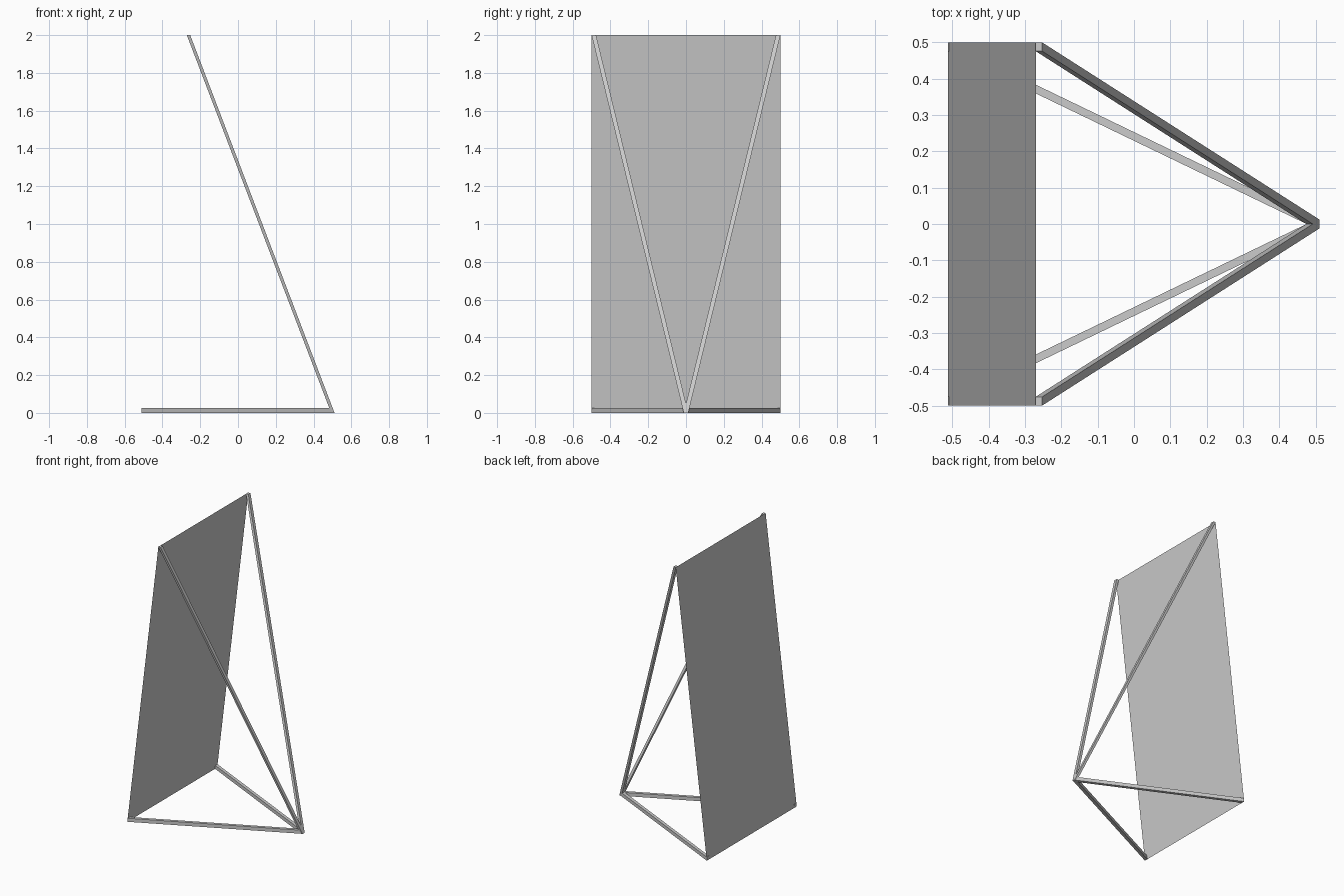
import bpy
from mathutils import Vector

if "Cube" in bpy.data.objects:
    bpy.data.objects.remove(bpy.data.objects["Cube"])


def mesh_object(name, verts, faces):
    mesh = bpy.data.meshes.new(name)
    mesh.from_pydata(verts, [], faces)
    mesh.update()
    obj = bpy.data.objects.new(name, mesh)
    bpy.context.collection.objects.link(obj)
    return obj


def bar(name, start, end, u, v):
    # Four-sided bar with ends cut parallel to the u-v plane
    corners = ((-1, -1), (1, -1), (1, 1), (-1, 1))
    verts = [Vector(p) + Vector(u) * a + Vector(v) * b
             for p in (start, end) for a, b in corners]
    faces = [(3, 2, 1, 0), (4, 5, 6, 7)]
    faces += [(i, (i + 1) % 4, (i + 1) % 4 + 4, i + 4) for i in range(4)]
    # keep normals outward for either winding
    n = Vector(u).cross(Vector(v))
    if n.dot(Vector(end) - Vector(start)) < 0:
        faces = [f[::-1] for f in faces]
    return mesh_object(name, verts, faces)


# Leaning sheet with no thickness
mesh_object("panel",
            [(-0.512, -0.5, 0), (-0.512, 0.5, 0), (-0.27, 0.5, 2), (-0.27, -0.5, 2)],
            [(3, 2, 1, 0)])

for side, s in (("left", -1), ("right", 1)):
    # Floor bar, ends cut square to x
    bar(f"{side}_floor_bar", (-0.512, 0.488 * s, 0.0125), (0.5, 0, 0.0125),
        (0, 0.012, 0), (0, 0, 0.0125))
    # Diagonal brace, ends cut level
    bar(f"{side}_brace", (0.502, 0, 0), (-0.262, 0.488 * s, 2),
        (0.009, 0, 0), (0, 0.012, 0))
